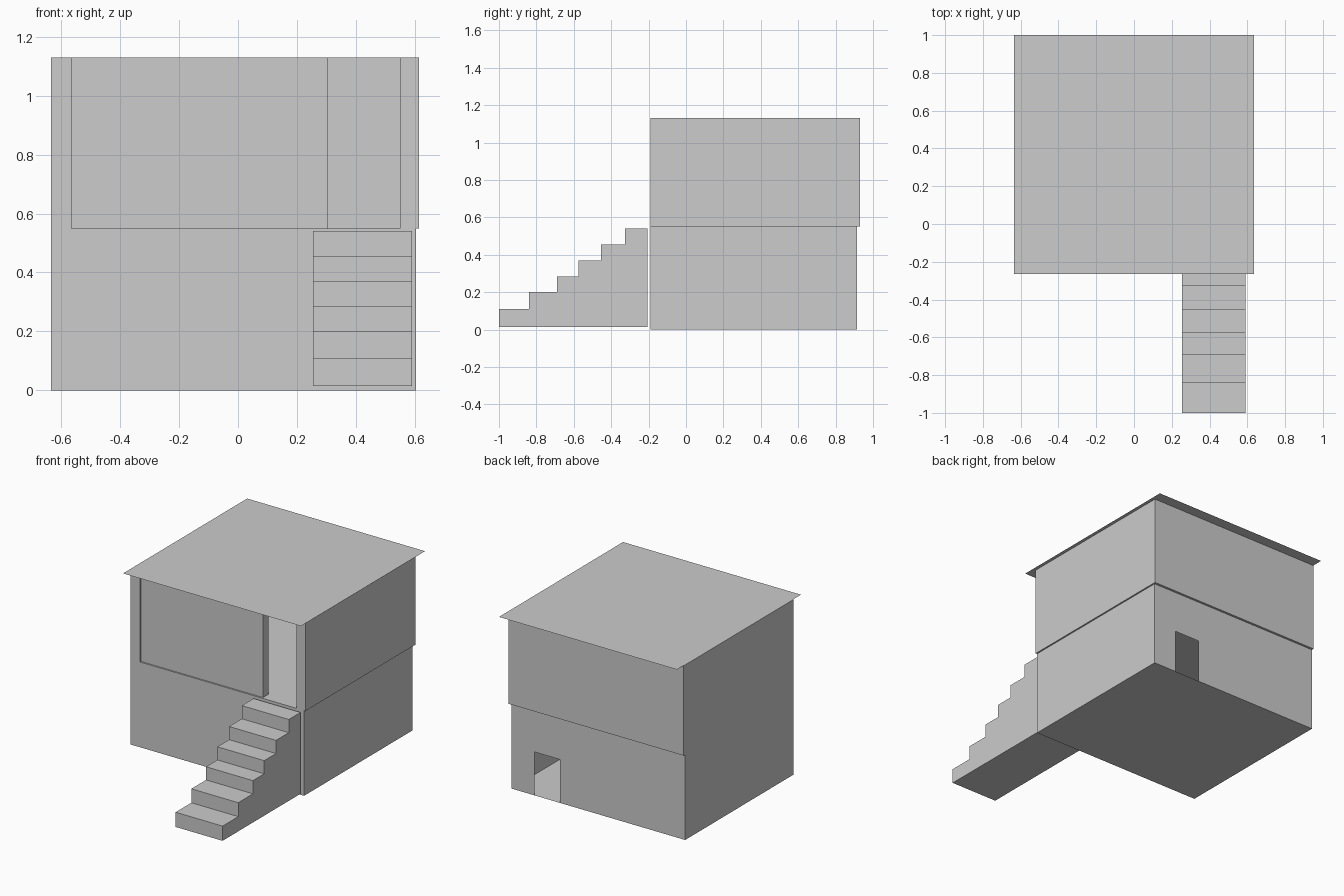
import bpy
import bmesh
from mathutils import Vector

default_cube = bpy.data.objects.get("Cube")
if default_cube:
    bpy.data.objects.remove(default_cube, do_unlink=True)

# One plain grey for the whole building
GREY = (0.604, 0.604, 0.604, 1.0)
plaster = bpy.data.materials.new("light_grey")
plaster.use_nodes = True
plaster.diffuse_color = GREY
plaster.node_tree.nodes["Principled BSDF"].inputs["Base Color"].default_value = GREY


def finish(name, bm):
    bmesh.ops.recalc_face_normals(bm, faces=bm.faces)
    mesh = bpy.data.meshes.new(name)
    bm.to_mesh(mesh)
    bm.free()
    mesh.materials.append(plaster)
    obj = bpy.data.objects.new(name, mesh)
    bpy.context.collection.objects.link(obj)
    return obj


def extrude_outline(name, points, offset):
    """Flat outline swept along an offset into a closed solid."""
    bm = bmesh.new()
    face = bm.faces.new([bm.verts.new(p) for p in points])
    swept = bmesh.ops.extrude_face_region(bm, geom=[face], use_keep_orig=True)
    moved = [v for v in swept["geom"] if isinstance(v, bmesh.types.BMVert)]
    bmesh.ops.translate(bm, verts=moved, vec=Vector(offset))
    return finish(name, bm)


LEFT, FRONT, FLOOR, TOP = -0.635, -0.19, 0.55, 1.13

# Lower storey: thin hollow shell with a doorway cut from the back face
x1, y1 = 0.605, 0.915
door_x0, door_x1, door_z = 0.26, 0.44, 0.28
bm = bmesh.new()


def quad(*pts):
    bm.faces.new([bm.verts.new(p) for p in pts])


for z in (0, FLOOR):
    quad((LEFT, FRONT, z), (x1, FRONT, z), (x1, y1, z), (LEFT, y1, z))
for x in (LEFT, x1):
    quad((x, FRONT, 0), (x, y1, 0), (x, y1, FLOOR), (x, FRONT, FLOOR))
quad((LEFT, FRONT, 0), (x1, FRONT, 0), (x1, FRONT, FLOOR), (LEFT, FRONT, FLOOR))
outline = [(LEFT, 0), (door_x0, 0), (door_x0, door_z), (door_x1, door_z),
           (door_x1, 0), (x1, 0), (x1, FLOOR), (LEFT, FLOOR)]
quad(*[(x, y1, z) for x, z in outline])
bmesh.ops.remove_doubles(bm, verts=bm.verts, dist=0.0001)
finish("lower_storey", bm)

# Upper storey: thick walls with a recessed front panel and an open doorway
plan = [(LEFT, FRONT), (-0.565, FRONT), (-0.565, -0.18), (0.305, -0.18),
        (0.305, -0.125), (-0.565, -0.125), (-0.565, 0.86), (0.55, 0.86),
        (0.55, FRONT), (0.615, FRONT), (0.615, 0.93), (LEFT, 0.93)]
extrude_outline("upper_walls", [(x, y, FLOOR) for x, y in plan], (0, 0, TOP - FLOOR))

# Roof: a single thin sheet overhanging front and back
bm = bmesh.new()
quad((LEFT, -0.265, TOP + 0.002), (-LEFT, -0.265, TOP + 0.002),
     (-LEFT, 1.0, TOP + 0.002), (LEFT, 1.0, TOP + 0.002))
finish("roof", bm)

# Stairs: stepped side profile swept across the width
edges = [-1.0, -0.84, -0.69, -0.575, -0.455, -0.325, -0.205]
treads = [0.11, 0.20, 0.285, 0.37, 0.455, 0.54]
profile = [(edges[0], 0.015)]
for near, far, z in zip(edges, edges[1:], treads):
    profile += [(near, z), (far, z)]
profile.append((edges[-1], 0.015))
extrude_outline("stairs", [(0.255, y, z) for y, z in profile], (0.335, 0, 0))
